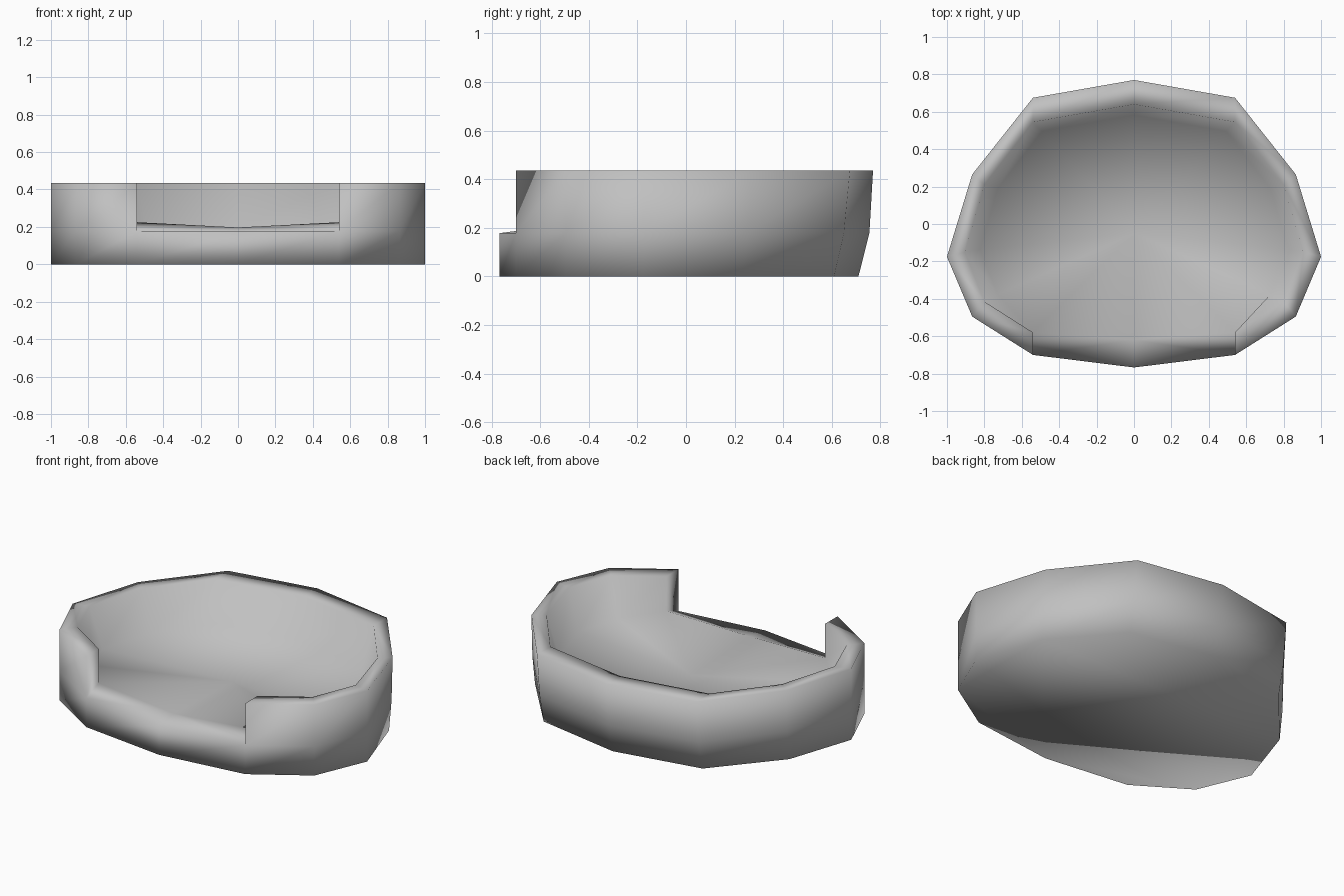
import bpy
import bmesh

cube = bpy.data.objects.get("Cube")
if cube:
    bpy.data.objects.remove(cube, do_unlink=True)

# Single fabric colour
mat = bpy.data.materials.new("grey_fabric")
mat.use_nodes = True
GREY = (0.53, 0.53, 0.53, 1)
mat.diffuse_color = GREY
bsdf = next(n for n in mat.node_tree.nodes if n.type == 'BSDF_PRINCIPLED')
bsdf.inputs["Base Color"].default_value = GREY
bsdf.inputs["Roughness"].default_value = 0.8

TOP, LIP = 0.435, 0.178
# Right-hand half outlines, front centre to back centre
XS = (0, 0.54, 0.865, 1, 0.865, 0.54, 0)
OUTER = list(zip(XS, (-0.767, -0.70, -0.495, -0.175, 0.265, 0.675, 0.77)))
MID = list(zip(XS, (-0.767, -0.70, -0.495, -0.175, 0.255, 0.65, 0.755)))
BASE = list(zip(XS, (-0.767, -0.70, -0.495, -0.175, 0.23, 0.61, 0.71)))
INNER = list(zip((0, 0.54, 0.80, 0.905, 0.80, 0.54, 0),
                 (-0.62, -0.58, -0.415, -0.15, 0.21, 0.545, 0.64)))

bm = bmesh.new()


def ring(half, heights):
    """Mirror a half outline into a closed ring of vertices."""
    pts = [(x, y, z) for (x, y), z in zip(half, heights)]
    pts += [(-x, y, z) for x, y, z in reversed(pts[1:-1])]
    return [bm.verts.new(p) for p in pts]


def bridge(a, b, segments):
    n = len(a)
    for i in segments:
        j = (i + 1) % n
        bm.faces.new((a[i], a[j], b[j], b[i]))


base = ring(BASE, [0] * 7)
mid = ring(MID, [LIP] * 7)
rim_out = ring(OUTER, [TOP] * 7)
rim_in = ring(INNER, [TOP] * 7)
foot_half = INNER[:2] + [(x * 0.91, y * 0.91) for x, y in INNER[2:]]
foot = ring(foot_half, [0.197, 0.225, 0.205] + [0.19] * 4)
n = len(base)
raised = range(1, n - 1)

# Walls, rim and inside, left open over the front entrance
bridge(base, mid, range(n))
bridge(mid, rim_out, raised)
bridge(rim_out, rim_in, raised)
bridge(rim_in, foot, raised)

# Entrance lip and the wall ends beside it
for s in (1, -1):
    bm.faces.new((mid[0], mid[s], foot[0]))
    bm.faces.new((mid[s], foot[s], foot[0]))
    bm.faces.new((mid[s], rim_out[s], rim_in[s], foot[s]))

# Gently dished floor
centre = bm.verts.new((0, -0.05, 0.175))
for i in range(n):
    bm.faces.new((foot[i], foot[(i + 1) % n], centre))

# Flat underside
bm.faces.new(base[::-1])

# Drop the unused rim point above the entrance
bmesh.ops.delete(bm, geom=[v for v in bm.verts if not v.link_faces], context='VERTS')
bmesh.ops.recalc_face_normals(bm, faces=bm.faces[:])
mesh = bpy.data.meshes.new("pet_bed")
bm.to_mesh(mesh)
bm.free()
mesh.materials.append(mat)
mesh.shade_smooth()
bed = bpy.data.objects.new("pet_bed", mesh)
bpy.context.collection.objects.link(bed)
